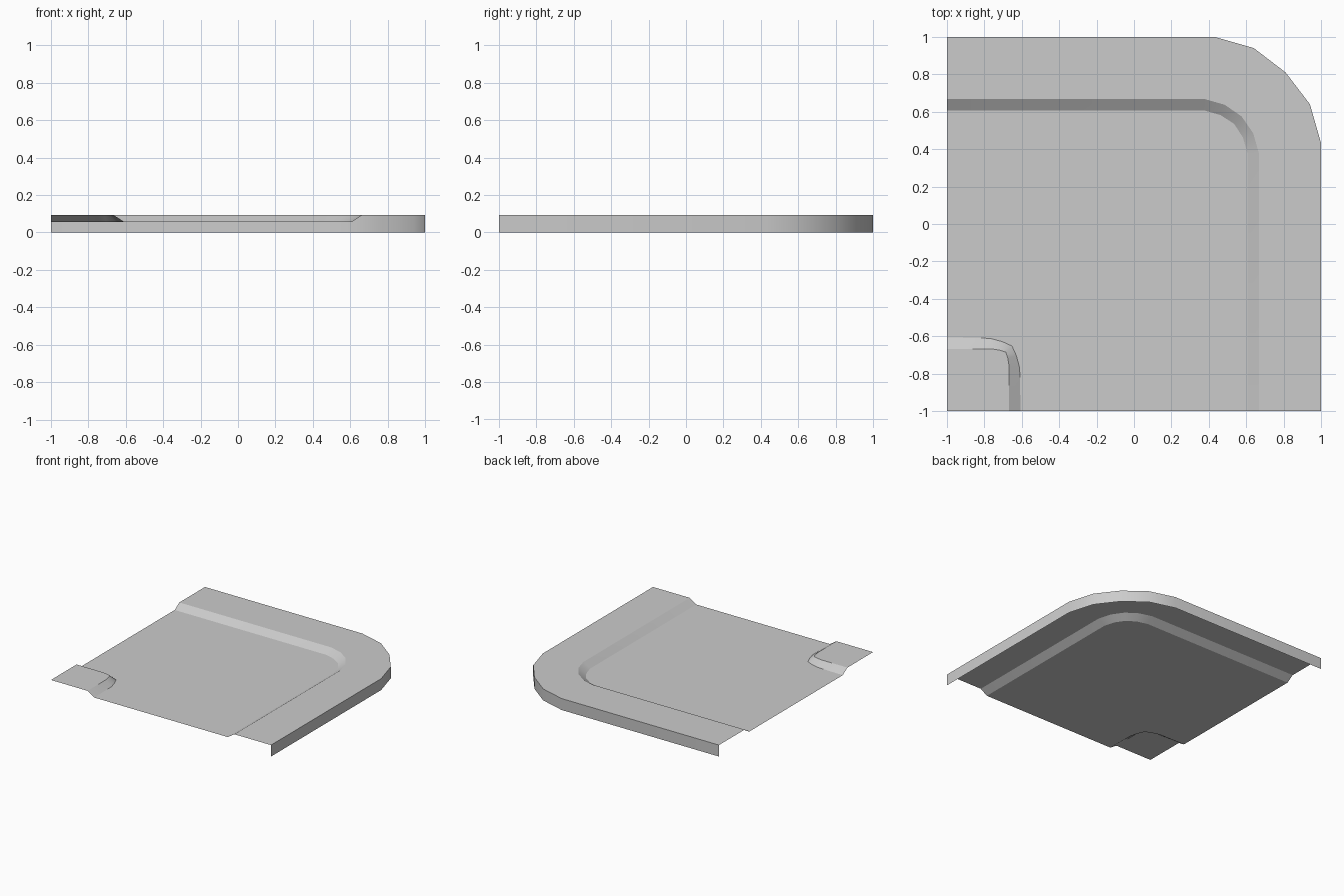
import bpy
import math

if "Cube" in bpy.data.objects:
    bpy.data.objects.remove(bpy.data.objects["Cube"])


def corner(half, z):
    """Path from the left edge round the corner to the front edge, mirrored over x = y."""
    flat = half + [(y, x) for x, y in reversed(half[:-1])]
    return [(x, y, z) for x, y in flat]


def strip(name, *paths):
    """Quad strips joining successive paths, ordered from outside to inside."""
    n = len(paths[0])
    verts = [p for path in paths for p in path]
    faces = []
    for k in range(len(paths) - 1):
        a, b = k * n, (k + 1) * n
        faces += [(b + i, b + i + 1, a + i + 1, a + i) for i in range(n - 1)]
    return make(name, verts, faces)


def make(name, verts, faces):
    mesh = bpy.data.meshes.new(name)
    mesh.from_pydata(verts, [], faces)
    mesh.update()
    ob = bpy.data.objects.new(name, mesh)
    bpy.context.collection.objects.link(ob)
    bpy.ops.object.select_all(action='DESELECT')
    ob.select_set(True)
    bpy.context.view_layer.objects.active = ob
    bpy.ops.object.shade_smooth_by_angle(angle=math.radians(30))
    return ob


ROAD, TOP = 0.055, 0.094

# Half outlines, left edge to the middle of each bend
outer = [(-1, 1), (0.43, 1), (0.64, 0.94), (0.81, 0.81)]
kerb_top = [(-1, 0.667), (0.38, 0.667), (0.485, 0.637), (0.575, 0.575)]
kerb_foot = [(-1, 0.607), (0.375, 0.607), (0.463, 0.582), (0.535, 0.535)]
island_foot = [(-1, -0.606), (-0.77, -0.611), (-0.705, -0.628), (-0.652, -0.652)]
island_top = [(-1, -0.667), (-0.76, -0.667), (-0.715, -0.675), (-0.685, -0.685)]

# Outer pavement with its skirt
strip("outer_skirt", corner(outer, 0), corner(outer, TOP))
strip("outer_pavement", corner(outer, TOP), corner(kerb_top, TOP))
strip("outer_kerb", corner(kerb_top, TOP), corner(kerb_foot, ROAD))

# Road bend
strip("road", corner(kerb_foot, ROAD), corner(island_foot, ROAD))

# Inner corner pavement
strip("inner_kerb", corner(island_foot, ROAD), corner(island_top, TOP))
pts = corner(island_top, TOP) + [(-1, -1, TOP)]
make("inner_pavement", pts, [tuple(reversed(range(len(pts))))])
